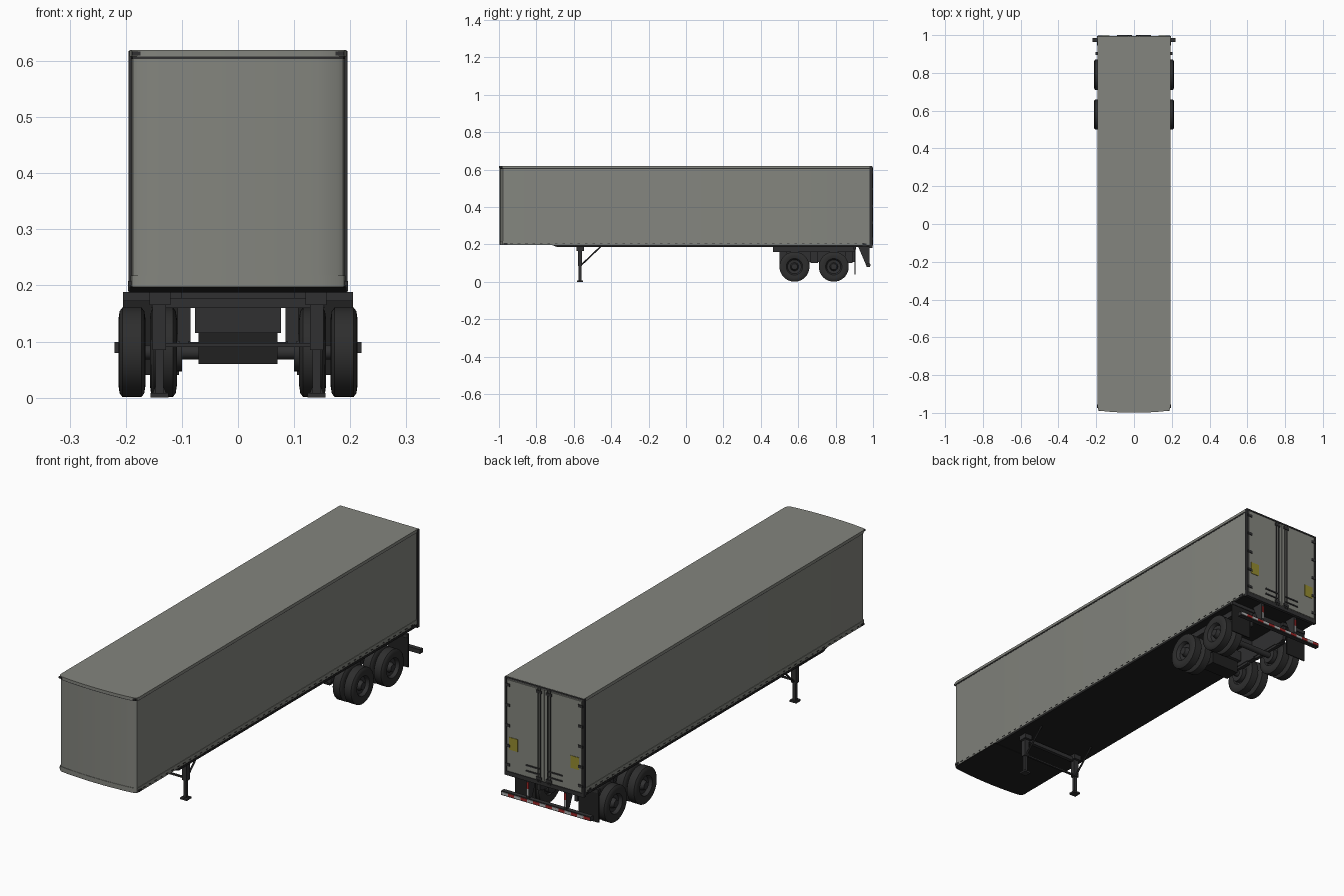
import bpy, bmesh, math
from mathutils import Vector, Matrix

cube = bpy.data.objects.get("Cube")
if cube:
    bpy.data.objects.remove(cube, do_unlink=True)


def material(name, rgb):
    m = bpy.data.materials.new(name)
    m.use_nodes = True
    col = (*rgb, 1)
    m.diffuse_color = col
    m.node_tree.nodes["Principled BSDF"].inputs["Base Color"].default_value = col
    return m


GREY = material("body grey", (0.23, 0.235, 0.21))
STEEL = material("dark steel", (0.03, 0.03, 0.031))
FLOOR = material("underside black", (0.015, 0.015, 0.015))
TYRE = material("tyre rubber", (0.027, 0.027, 0.027))
YELLOW = material("placard yellow", (0.30, 0.26, 0.03))
RED = material("reflector red", (0.35, 0.02, 0.02))
WHITE = material("reflector white", (0.45, 0.45, 0.45))


def finish(name, bm, mats, smooth=False):
    bmesh.ops.recalc_face_normals(bm, faces=bm.faces)
    me = bpy.data.meshes.new(name)
    bm.to_mesh(me)
    bm.free()
    for m in mats if isinstance(mats, list) else [mats]:
        me.materials.append(m)
    ob = bpy.data.objects.new(name, me)
    bpy.context.collection.objects.link(ob)
    if smooth:
        bpy.ops.object.select_all(action='DESELECT')
        ob.select_set(True)
        bpy.context.view_layer.objects.active = ob
        bpy.ops.object.shade_smooth_by_angle(angle=math.radians(35))
    return ob


def add_box(bm, x, y, z):
    """Box from (min, max) ranges on each axis."""
    size = [b - a for a, b in (x, y, z)]
    mid = [(a + b) / 2 for a, b in (x, y, z)]
    bmesh.ops.create_cube(bm, size=1, matrix=Matrix.Translation(mid) @ Matrix.Diagonal((*size, 1)))


def boxes(name, mat, *items, mirror=False):
    bm = bmesh.new()
    for x, y, z in items:
        add_box(bm, x, y, z)
        if mirror:
            add_box(bm, (-x[1], -x[0]), y, z)
    return finish(name, bm, mat)


def prism(name, points, depth, mat, smooth=False):
    """Extrude a closed 3D outline along a vector."""
    bm = bmesh.new()
    face = bm.faces.new([bm.verts.new(p) for p in points])
    new = bmesh.ops.extrude_face_region(bm, geom=[face])["geom"]
    bmesh.ops.translate(bm, vec=Vector(depth), verts=[v for v in new if isinstance(v, bmesh.types.BMVert)])
    return finish(name, bm, mat, smooth)


def tube(name, a, b, radius, mat, sides=12):
    a, b = Vector(a), Vector(b)
    bm = bmesh.new()
    rot = (b - a).to_track_quat('Z', 'Y').to_matrix().to_4x4()
    bmesh.ops.create_cone(bm, cap_ends=True, segments=sides, radius1=radius, radius2=radius,
                          depth=(b - a).length, matrix=Matrix.Translation((a + b) / 2) @ rot)
    return finish(name, bm, mat, sides > 6)


def lathe(name, profile, centre, side, mat):
    """Revolve (x, radius) points about the x axis."""
    bm = bmesh.new()
    verts = [bm.verts.new((x * side, 0, r)) for x, r in profile]
    edges = [bm.edges.new(p) for p in zip(verts, verts[1:])]
    bmesh.ops.spin(bm, geom=verts + edges, cent=(0, 0, 0), axis=(1, 0, 0),
                   angle=math.tau, steps=40, use_duplicate=False)
    bmesh.ops.remove_doubles(bm, verts=bm.verts, dist=1e-5)
    bmesh.ops.translate(bm, vec=Vector(centre), verts=bm.verts)
    return finish(name, bm, mat, True)


# Cargo body with a gently bowed nose
def outline(z, grow=0.0):
    half = [(0.19, 0.992), (0.19, -0.965), (0.187, -0.978), (0.178, -0.985),
            (0.14, -0.990), (0.08, -0.994), (0.03, -0.996)]
    right = [(x + grow, y - (grow if y < 0 else 0), z) for x, y in half]
    return right + [(-x, y, z) for x, y, z in reversed(right)]


prism("cargo_body", outline(0.2), (0, 0, 0.406), GREY, True)
prism("top_seam", outline(0.604, 0.001), (0, 0, 0.004), STEEL, True)
prism("top_rail_and_roof", outline(0.608, 0.003), (0, 0, 0.012), GREY, True)
prism("bottom_rail", outline(0.198, 0.002), (0, 0, 0.02), GREY, True)
prism("floor_plate", outline(0.196, 0.001), (0, 0, 0.003), FLOOR, True)
prism("floor_frame", [(-0.193, -0.72, 0.198), (-0.193, -0.69, 0.187), (-0.193, 0.992, 0.187),
                      (-0.193, 0.992, 0.198)], (0.386, 0, 0), FLOOR)
boxes("rail_rivets", STEEL, *[((0.19, 0.1935), (-0.94 + i * 0.04, -0.926 + i * 0.04), (0.204, 0.207))
                              for i in range(48)], mirror=True)
boxes("marker_lamps", STEEL, ((0.174, 0.189), (-0.991, -0.975), (0.610, 0.617)),
      ((0.186, 0.196), (-0.975, -0.955), (0.200, 0.208)),
      ((0.186, 0.196), (0.945, 0.965), (0.190, 0.204)), mirror=True)

# Rear frame and doors
boxes("rear_frame_posts", STEEL, ((0.186, 0.195), (0.982, 0.996), (0.188, 0.618)), mirror=True)
boxes("rear_frame_rails", STEEL, ((-0.195, 0.195), (0.982, 0.996), (0.182, 0.2)),
      ((-0.19, 0.19), (0.982, 0.994), (0.612, 0.619)))
boxes("rear_doors", GREY, ((0.0015, 0.184), (0.985, 0.996), (0.204, 0.608)), mirror=True)
boxes("door_hinges", STEEL, *[((0.168, 0.19), (0.994, 0.999), (z, z + 0.012))
                              for z in (0.225, 0.31, 0.40, 0.49, 0.58)], mirror=True)
boxes("door_placards", YELLOW, ((0.13, 0.172), (0.995, 0.998), (0.30, 0.355)), mirror=True)
for s in (-1, 1):
    for x in (0.018, 0.03):
        tube("lock_rod", (s * x, 0.997, 0.195), (s * x, 0.997, 0.612), 0.003, STEEL, 8)
boxes("lock_handles", STEEL, *[((0.018, 0.09), (0.996, 1.0), (z, z + 0.006)) for z in (0.225, 0.25)],
      *[((0.01, 0.038), (0.995, 1.0), (z, z + 0.012)) for z in (0.205, 0.59)], mirror=True)

# Rear under-ride guard with striped reflectors
boxes("guard_bar", STEEL, ((-0.22, 0.22), (0.964, 0.984), (0.08, 0.099)))
bm = bmesh.new()
for i in range(14):
    x0 = -0.217 + i * 0.031
    add_box(bm, (x0, x0 + 0.031), (0.983, 0.986), (0.084, 0.095))
    bm.faces.ensure_lookup_table()
    for f in bm.faces[-6:]:
        f.material_index = i % 2
finish("guard_reflectors", bm, [RED, WHITE])
for s in (-1, 1):
    prism("guard_bracket", [(s * 0.092 - 0.007, 0.92, 0.19), (s * 0.092 - 0.007, 0.98, 0.19),
                            (s * 0.092 - 0.007, 0.98, 0.085), (s * 0.092 - 0.007, 0.965, 0.085)],
          (0.014, 0, 0), STEEL)
boxes("bracket_reflectors", WHITE, ((0.087, 0.097), (0.979, 0.982), (0.11, 0.14)), mirror=True)
boxes("bracket_reflector_tips", RED, ((0.087, 0.097), (0.979, 0.982), (0.14, 0.17)), mirror=True)

# Tandem bogie
boxes("bogie_rails", STEEL, ((0.085, 0.099), (0.5, 0.905), (0.105, 0.188)),
      ((0.10, 0.155), (0.465, 0.905), (0.16, 0.188)), mirror=True)
boxes("bogie_crossmembers", STEEL, *[((-0.15, 0.15), (y, y + 0.025), (0.16, 0.187))
                                     for y in (0.47, 0.67, 0.87)])
boxes("spring_hangers", STEEL, *[((0.085, 0.108), (y, y + 0.04), (0.10, 0.165))
                                 for y in (0.5, 0.665, 0.85)], mirror=True)
boxes("air_tank_housing", STEEL, ((-0.077, 0.077), (0.53, 0.63), (0.115, 0.16)))
boxes("lower_housing", FLOOR, ((-0.07, 0.07), (0.545, 0.615), (0.06, 0.115)))
boxes("mud_flaps", FLOOR, ((0.105, 0.205), (0.902, 0.907), (0.04, 0.185)), mirror=True)
boxes("mud_flap_hangers", STEEL, ((0.08, 0.205), (0.895, 0.91), (0.172, 0.188)), mirror=True)

tyre = [(-0.021, 0.044), (-0.024, 0.06), (-0.022, 0.073), (-0.017, 0.08), (0.017, 0.08),
        (0.022, 0.073), (0.024, 0.06), (0.021, 0.044)]
outer_rim = [(0.021, 0.044), (0.018, 0.041), (0.006, 0.037), (0.004, 0.022), (0.012, 0.019),
             (0.021, 0.016), (0.023, 0.0)]
inner_rim = [(-0.021, 0.044), (-0.012, 0.04), (-0.008, 0.0)]
for y in (0.58, 0.79):
    tube("axle", (-0.19, y, 0.081), (0.19, y, 0.081), 0.013, STEEL, 16)
    for s in (-1, 1):
        for x in (0.133, 0.189):
            lathe("tyre", tyre, (s * x, y, 0.081), s, TYRE)
            lathe("wheel_rim", outer_rim, (s * x, y, 0.081), s, STEEL)
            lathe("wheel_back", inner_rim, (s * x, y, 0.081), s, STEEL)
        tube("brake_drum", (s * 0.10, y, 0.081), (s * 0.12, y, 0.081), 0.034, STEEL, 20)
        # Leaf spring over each axle
        boxes("leaf_spring", STEEL, ((s * 0.096 - 0.008, s * 0.096 + 0.008), (y - 0.08, y + 0.08), (0.094, 0.106)))

# Landing gear
boxes("landing_legs", STEEL, ((0.128, 0.152), (-0.578, -0.556), (0.085, 0.19)),
      ((0.133, 0.147), (-0.574, -0.560), (0.008, 0.09)),
      ((0.124, 0.156), (-0.583, -0.551), (0.0, 0.008)),
      ((0.12, 0.158), (-0.585, -0.545), (0.165, 0.19)), mirror=True)
boxes("landing_crossbeams", STEEL, ((-0.13, 0.13), (-0.571, -0.563), (0.09, 0.097)),
      ((-0.155, 0.155), (-0.575, -0.559), (0.16, 0.178)))
for s in (-1, 1):
    tube("landing_brace", (s * 0.14, -0.56, 0.09), (s * 0.14, -0.455, 0.19), 0.004, STEEL, 6)
    prism("landing_foot_gusset", [(s * 0.14 - 0.012, -0.567, 0.008), (s * 0.14 + 0.012, -0.567, 0.008),
                                  (s * 0.14, -0.567, 0.04)], (0, 0.004, 0), STEEL)
